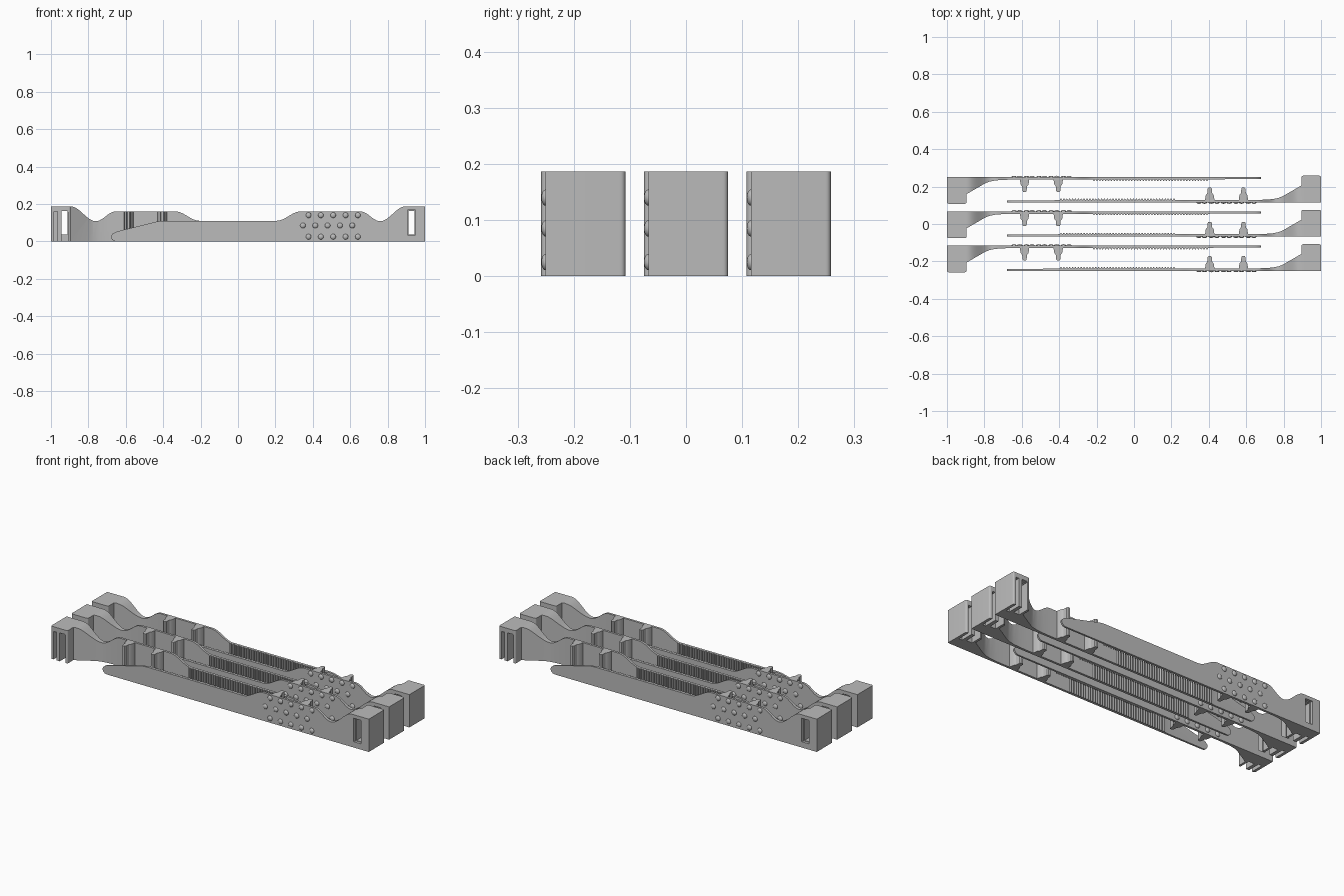
import bpy, bmesh, math
from mathutils import Matrix

cube = bpy.data.objects.get("Cube")
if cube:
    bpy.data.objects.remove(cube, do_unlink=True)

grey = bpy.data.materials.new("plain grey")
grey.use_nodes = True
tone = (0.5, 0.5, 0.5, 1)
grey.diffuse_color = tone
grey.node_tree.nodes["Principled BSDF"].inputs["Base Color"].default_value = tone


def add_object(name, bm):
    bmesh.ops.recalc_face_normals(bm, faces=bm.faces[:])
    mesh = bpy.data.meshes.new(name)
    bm.to_mesh(mesh)
    bm.free()
    mesh.materials.append(grey)
    obj = bpy.data.objects.new(name, mesh)
    bpy.context.scene.collection.objects.link(obj)
    return obj


def extrude(name, points, direction):
    bm = bmesh.new()
    face = bm.faces.new([bm.verts.new(p) for p in points])
    new = bmesh.ops.extrude_face_region(bm, geom=[face])["geom"]
    bmesh.ops.translate(bm, vec=direction,
                        verts=[v for v in new if isinstance(v, bmesh.types.BMVert)])
    return add_object(name, bm)


def box(name, x0, x1, y0, y1, z0, z1):
    return extrude(name, [(x0, y0, z0), (x1, y0, z0), (x1, y1, z0), (x0, y1, z0)],
                   (0, 0, z1 - z0))


def ease(x0, z0, x1, z1, steps=10):
    """Smooth S-shaped run between two levels."""
    return [(x0 + (x1 - x0) * i / steps,
             z0 + (z1 - z0) * (1 - math.cos(math.pi * i / steps)) / 2)
            for i in range(steps + 1)]


def corner(cx, cy, r, start):
    return [(cx + r * math.cos(math.radians(start + a)),
             cy + r * math.sin(math.radians(start + a))) for a in range(0, 91, 18)]


# Plan outline: outer face, head block, ramp, posts and teeth, thin tip
OUT, IN = -0.067, -0.054
plan = [(-0.68, OUT), (1.0, OUT)]
plan += corner(0.991, 0.066, 0.009, 0) + corner(0.904, 0.066, 0.009, 90)
plan += [(0.895, 0.023), (0.80, -0.032), (0.775, -0.043), (0.74, -0.05), (0.70, -0.053), (0.66, IN)]
for cx in (0.585, 0.405):
    half = [(0.025, IN), (0.021, -0.028), (0.013, -0.018), (0.011, 0.006), (0.006, 0.012)]
    plan += [(cx + dx, y) for dx, y in half] + [(cx - dx, y) for dx, y in reversed(half)]
pitch = 0.0155
for i in range(40):
    x = 0.22 - i * pitch
    plan += [(x, IN), (x - 0.004, -0.047), (x - 0.008, -0.047), (x - 0.012, IN)]
plan += [(-0.42, -0.056), (-0.68, -0.057)]

# Side outline: tip, flat strap, raised grip, valley, head
side = [(-0.655, 0), (1.1, 0), (1.1, 0.187), (0.91, 0.187)]
side += ease(0.895, 0.187, 0.76, 0.108) + ease(0.76, 0.108, 0.655, 0.16)[1:]
side += ease(0.335, 0.16, 0.205, 0.11)
side += [(-0.40, 0.11), (-0.43, 0.107), (-0.62, 0.06), (-0.65, 0.052), (-0.668, 0.043),
         (-0.678, 0.032), (-0.68, 0.022), (-0.674, 0.01), (-0.666, 0.003)]

body = extrude("body_source", [(x, y, -0.05) for x, y in plan], (0, 0, 0.3))
cutters = [
    (extrude("side_cutter", [(x, -0.2, z) for x, z in side], (0, 0.4, 0)), "INTERSECT"),
    # head: outer recess, through slot, inner pocket on both sides of a tongue
    (box("recess_cutter", 0.905, 0.95, -0.1, -0.052, 0.033, 0.167), "DIFFERENCE"),
    (box("slot_cutter", 0.912, 0.944, -0.11, 0.11, 0.037, 0.162), "DIFFERENCE"),
    (box("pocket_cutter", 0.908, 0.944, 0.01, 0.12, -0.02, 0.158), "DIFFERENCE"),
    (box("side_pocket_cutter", 0.964, 0.984, 0.0, 0.13, -0.03, 0.16), "DIFFERENCE"),
]
for cutter, operation in cutters:
    cutter.hide_render = True
    mod = body.modifiers.new(cutter.name, "BOOLEAN")
    mod.operation, mod.object, mod.solver = operation, cutter, "EXACT"
depsgraph = bpy.context.evaluated_depsgraph_get()
strap_mesh = bpy.data.meshes.new_from_object(body.evaluated_get(depsgraph))
for obj in [body] + [c for c, _ in cutters]:
    bpy.data.objects.remove(obj, do_unlink=True)
strap_mesh.materials.clear()
strap_mesh.materials.append(grey)

# Grip bumps: three rows of flattened domes on the outer face
bm = bmesh.new()
for z, start in ((0.025, 0.377), (0.085, 0.347), (0.14, 0.377)):
    for i in range(5):
        place = Matrix.Translation((start + i * 0.066, OUT, z)) @ Matrix.Diagonal((1, 0.55, 1, 1))
        bmesh.ops.create_uvsphere(bm, u_segments=16, v_segments=10, radius=0.0145, matrix=place)
bumps = add_object("bump_source", bm)
bump_mesh = bumps.data
bpy.data.objects.remove(bumps, do_unlink=True)

# Three pairs, each strap facing its half-turned partner
parts = []
for row, y in (("front", -0.183), ("middle", 0), ("back", 0.183)):
    for half, turn in (("left", 0), ("right", math.pi)):
        for kind, mesh in (("strap", strap_mesh), ("grip_bumps", bump_mesh)):
            obj = bpy.data.objects.new(f"{row}_{half}_{kind}", mesh)
            obj.location.y = y
            obj.rotation_euler.z = turn
            bpy.context.scene.collection.objects.link(obj)
            parts.append(obj)

bpy.ops.object.select_all(action="DESELECT")
for obj in parts:
    obj.select_set(True)
bpy.context.view_layer.objects.active = parts[0]
bpy.ops.object.shade_smooth_by_angle(angle=math.radians(30))
